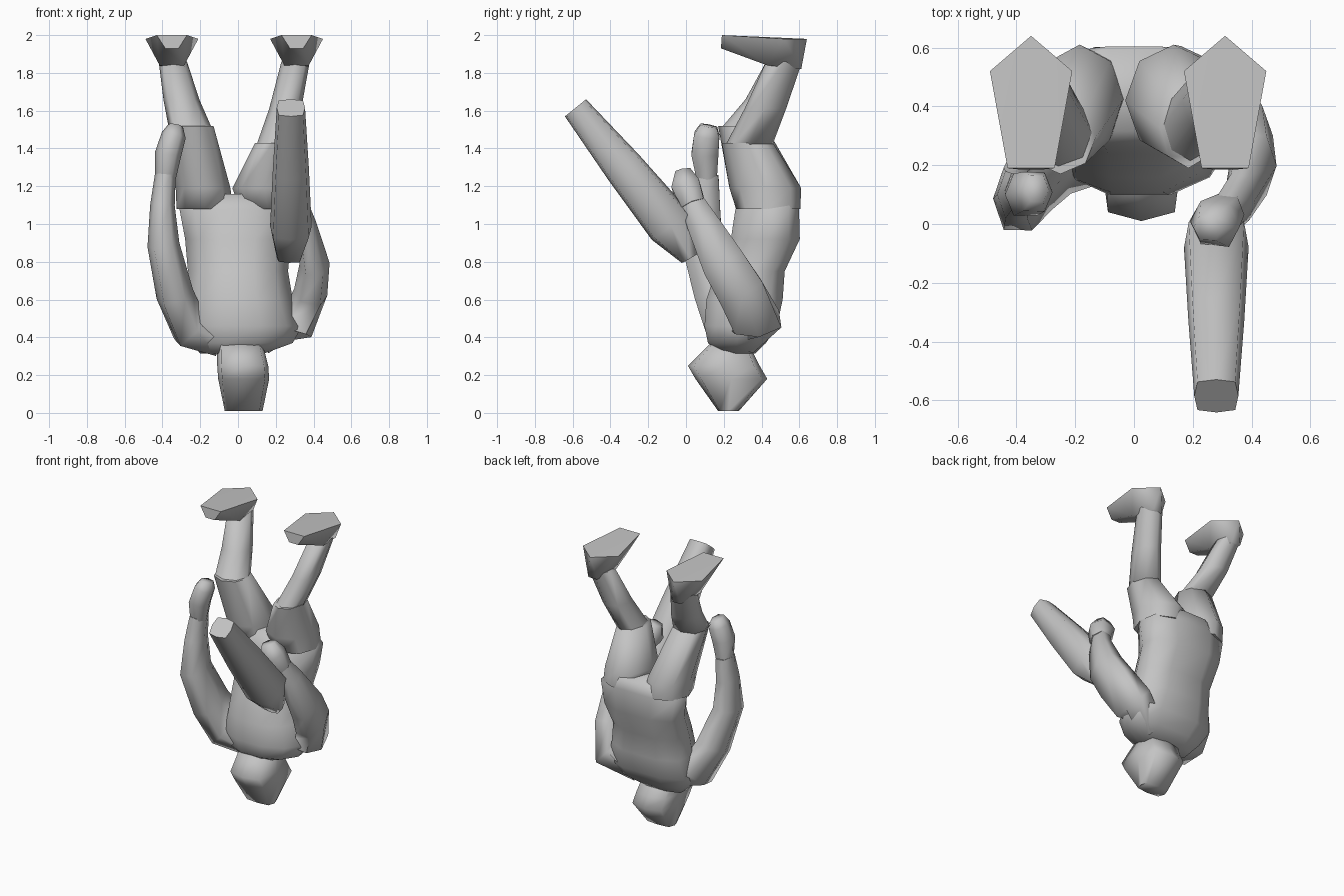
import bpy
import bmesh
import math
from mathutils import Vector

# Remove the default object
default_cube = bpy.data.objects.get("Cube")
if default_cube:
    bpy.data.objects.remove(default_cube, do_unlink=True)

# Single plain material shared by every part
grey = bpy.data.materials.new("plain_grey")
grey.use_nodes = True
grey_value = (0.55, 0.55, 0.55, 1.0)
grey.diffuse_color = grey_value
for node in grey.node_tree.nodes:
    if node.type == 'BSDF_PRINCIPLED':
        node.inputs["Base Color"].default_value = grey_value


def finish(name, bm, sharp_angle=75):
    """Turn a bmesh into a smooth shaded object with sharp rims."""
    bmesh.ops.recalc_face_normals(bm, faces=bm.faces[:])
    mesh = bpy.data.meshes.new(name)
    bm.to_mesh(mesh)
    bm.free()
    mesh.materials.append(grey)
    obj = bpy.data.objects.new(name, mesh)
    bpy.context.scene.collection.objects.link(obj)
    bpy.ops.object.select_all(action='DESELECT')
    bpy.context.view_layer.objects.active = obj
    obj.select_set(True)
    bpy.ops.object.shade_smooth_by_angle(angle=math.radians(sharp_angle))
    return obj


def soften(value, power):
    """Superellipse helper: a lower power gives a boxier section."""
    return math.copysign(abs(value) ** power, value)


def loft(name, rings, sides=8, power=0.8, level=False, taper=0):
    """Skin rings of (x, y, z, half width, half depth) along their path.

    Level rings stay horizontal, the others stand square to the path.
    Taper widens the back of each ring and narrows its front.
    """
    bm = bmesh.new()
    centres = [Vector(ring[:3]) for ring in rings]
    loops = []
    for index, (centre, ring) in enumerate(zip(centres, rings)):
        before = centres[max(index - 1, 0)]
        after = centres[min(index + 1, len(rings) - 1)]
        tangent = Vector((0, 0, 1)) if level else (after - before).normalized()
        depth = tangent.cross(Vector((1, 0, 0))).normalized()
        width = depth.cross(tangent).normalized()
        loop = []
        for step in range(sides):
            angle = math.tau * step / sides
            spread = ring[3] * (1 + taper * math.sin(angle))
            across = width * spread * soften(math.cos(angle), power)
            along = depth * ring[4] * soften(math.sin(angle), power)
            loop.append(bm.verts.new(centre + across + along))
        loops.append(loop)
    for lower, upper in zip(loops, loops[1:]):
        for step in range(sides):
            following = (step + 1) % sides
            bm.faces.new((lower[step], lower[following],
                          upper[following], upper[step]))
    bm.faces.new(loops[0])
    bm.faces.new(loops[-1])
    return finish(name, bm)


def foot(name, centre_x):
    """Wedge foot: pentagonal flat sole, narrow toe ridge and ankle."""
    bm = bmesh.new()
    bm.verts.new((centre_x, 0.64, 1.98))
    for side in (-1, 1):
        for offset, y, z in ((0.14, 0.52, 1.98), (0.08, 0.19, 2),
                             (0.035, 0.185, 1.93), (0.065, 0.43, 1.84),
                             (0.035, 0.61, 1.82)):
            bm.verts.new((centre_x + side * offset, y, z))
    bmesh.ops.convex_hull(bm, input=bm.verts[:])
    return finish(name, bm, 60)


# Head and neck, lowest part of the inverted figure
loft("head", [
    (0.03, 0.225, 0.01, 0.1, 0.055),
    (0.03, 0.24, 0.18, 0.135, 0.19),
    (0.025, 0.2, 0.25, 0.135, 0.19),
    (0.01, 0.23, 0.37, 0.12, 0.1),
], power=0.5, level=True)

# Torso from shoulders up to the pelvis, broader at the back
loft("torso", [
    (-0.03, 0.27, 0.315, 0.17, 0.1),
    (0.02, 0.27, 0.37, 0.27, 0.16),
    (0.02, 0.29, 0.46, 0.32, 0.2),
    (0.01, 0.31, 0.6, 0.28, 0.21),
    (0, 0.34, 0.75, 0.265, 0.19),
    (0, 0.42, 0.92, 0.28, 0.19),
    (0, 0.43, 1.08, 0.31, 0.175),
    (0, 0.46, 1.16, 0.19, 0.15),
], sides=10, power=0.8, level=True, taper=0.2)

# Legs
loft("right_thigh", [
    (-0.175, 0.435, 1.08, 0.15, 0.17),
    (-0.185, 0.42, 1.19, 0.145, 0.19),
    (-0.25, 0.295, 1.52, 0.12, 0.125),
], power=1, level=True)
loft("left_thigh", [
    (0.16, 0.435, 1.08, 0.15, 0.17),
    (0.135, 0.42, 1.19, 0.165, 0.19),
    (0.185, 0.325, 1.43, 0.095, 0.135),
], power=1, level=True)
loft("right_shin", [
    (-0.25, 0.295, 1.5, 0.115, 0.115),
    (-0.3, 0.42, 1.66, 0.095, 0.105),
    (-0.345, 0.52, 1.86, 0.075, 0.095),
], power=0.9, level=True)
loft("left_shin", [
    (0.185, 0.33, 1.41, 0.09, 0.125),
    (0.25, 0.42, 1.61, 0.085, 0.11),
    (0.305, 0.52, 1.86, 0.075, 0.095),
], power=1, level=True)
foot("right_foot", -0.35)
foot("left_foot", 0.31)

# Right arm beside the body, rooted inside the shoulder, hand at the top
loft("right_arm", [
    (-0.1, 0.28, 0.42, 0.1, 0.14),
    (-0.26, 0.25, 0.46, 0.11, 0.16),
    (-0.335, 0.17, 0.63, 0.1, 0.14),
    (-0.395, 0.085, 0.89, 0.085, 0.12),
    (-0.4, 0.1, 1.1, 0.065, 0.09),
    (-0.385, 0.11, 1.26, 0.055, 0.07),
], sides=6)
loft("right_hand", [
    (-0.385, 0.11, 1.24, 0.055, 0.06),
    (-0.37, 0.1, 1.37, 0.07, 0.08),
    (-0.34, 0.11, 1.47, 0.065, 0.075),
    (-0.33, 0.12, 1.52, 0.04, 0.05),
], sides=6)

# Left arm reaching forward to grip the club
loft("left_arm", [
    (0.14, 0.32, 0.43, 0.1, 0.12),
    (0.32, 0.375, 0.48, 0.105, 0.14),
    (0.385, 0.29, 0.64, 0.09, 0.14),
    (0.405, 0.2, 0.79, 0.08, 0.13),
    (0.36, 0.09, 1, 0.055, 0.095),
    (0.31, 0.03, 1.12, 0.055, 0.07),
], sides=6)
loft("left_hand", [
    (0.32, 0.04, 1.1, 0.06, 0.07),
    (0.275, 0, 1.2, 0.09, 0.085),
    (0.25, -0.015, 1.28, 0.05, 0.045),
], sides=6)

# Tapered club held in the left hand
loft("club", [
    (0.27, 0.02, 0.82, 0.065, 0.05),
    (0.28, -0.08, 0.99, 0.11, 0.125),
    (0.28, -0.33, 1.3, 0.095, 0.105),
    (0.28, -0.585, 1.615, 0.075, 0.072),
], power=0.45)
